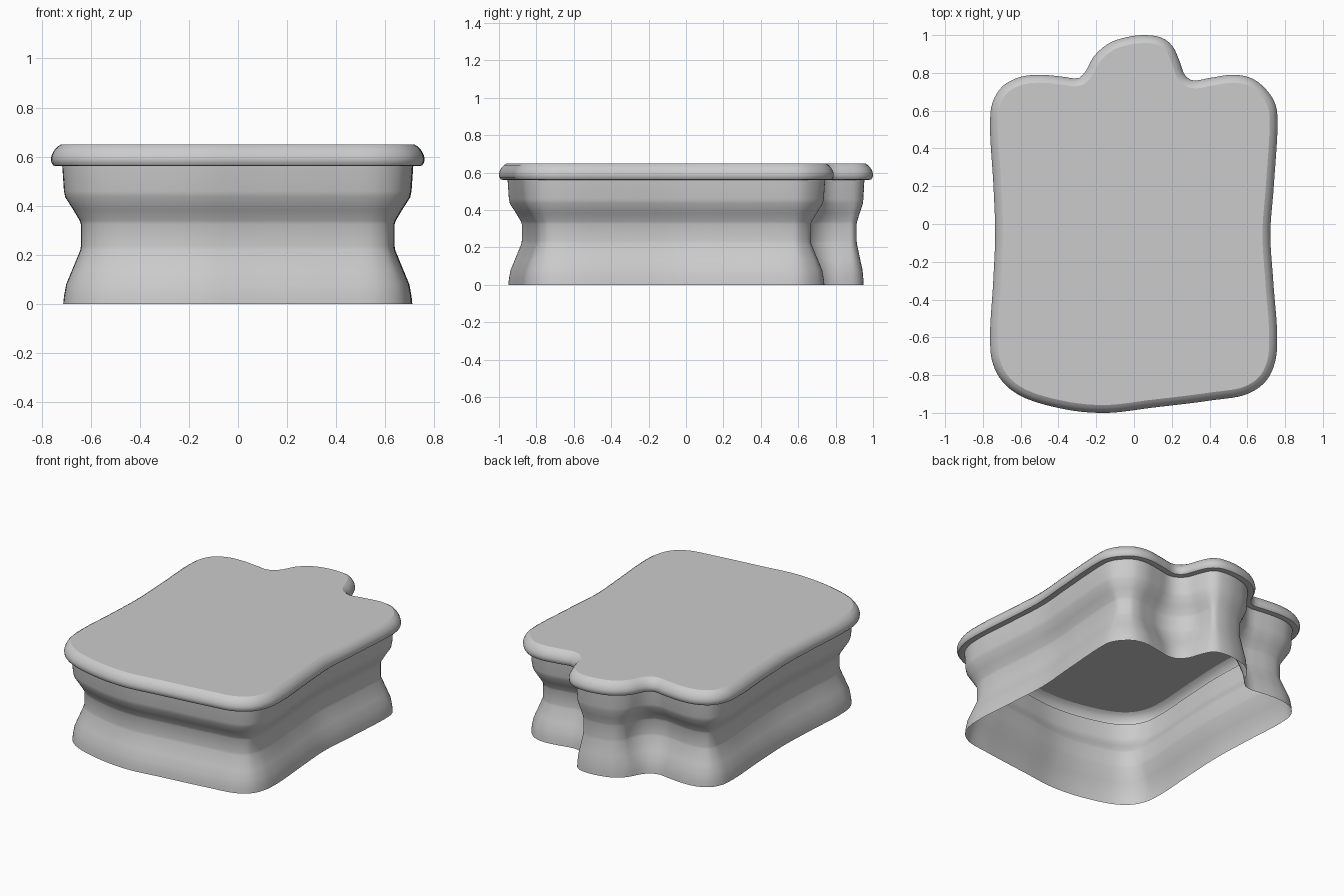
import bpy, bmesh, math
from mathutils import Vector

if "Cube" in bpy.data.objects:
    bpy.data.objects.remove(bpy.data.objects["Cube"])

# Outer outline seen from above, clockwise from the right shoulder
OUTLINE = [
    (.76, .55), (.74, .2), (.722, -.05), (.737, -.3), (.758, -.6), (.747, -.73),
    (.70, -.83), (.6, -.9), (.4, -.935), (.1, -.972), (-.15, -1), (-.37, -.98),
    (-.6, -.91), (-.70, -.83), (-.75, -.73), (-.762, -.6), (-.745, -.3),
    (-.735, -.05), (-.744, .2), (-.762, .53), (-.75, .64), (-.70, .725),
    (-.61, .776), (-.5, .79), (-.38, .78), (-.295, .772), (-.262, .80),
    (-.21, .89), (-.13, .958), (-.03, .991), (.06, 1.0), (.15, .985),
    (.205, .94), (.242, .86), (.27, .787), (.31, .76), (.4, .773), (.53, .79),
    (.63, .768), (.71, .70), (.75, .63)]

# Profiles as (inset from the outline, height)
WALL = [(.050, 0), (.053, .03), (.062, .08), (.085, .135), (.120, .22),
        (.122, .235), (.122, .325), (.117, .34), (.090, .385), (.058, .435),
        (.053, .46), (.046, .563)]
RIM = [(.046, .563), (.024, .561), (.010, .564), (.002, .575), (0, .592),
       (.004, .608), (.013, .625), (.026, .64), (.042, .65)]


def smooth_outline(ctrl, count):
    """Centripetal spline through the points, resampled evenly."""
    p = [Vector(c) for c in ctrl]
    n, dense = len(p), []
    for i in range(n):
        a, b, c, d = (p[(i + k - 1) % n] for k in range(4))
        t1 = (b - a).length ** .5
        t2 = t1 + (c - b).length ** .5
        t3 = t2 + (d - c).length ** .5
        for s in range(16):
            t = t1 + (t2 - t1) * s / 16
            a1 = a.lerp(b, t / t1)
            a2 = b.lerp(c, (t - t1) / (t2 - t1))
            a3 = c.lerp(d, (t - t2) / (t3 - t2))
            b1 = a1.lerp(a2, t / t2)
            b2 = a2.lerp(a3, (t - t1) / (t3 - t1))
            dense.append(b1.lerp(b2, (t - t1) / (t2 - t1)))
    dense.append(dense[0])
    lengths = [(v - u).length for u, v in zip(dense, dense[1:])]
    step, out, run, j = sum(lengths) / count, [], 0, 0
    for k in range(count):
        while run + lengths[j] < k * step:
            run += lengths[j]
            j += 1
        out.append(dense[j].lerp(dense[j + 1], (k * step - run) / lengths[j]))
    return out


PTS = smooth_outline(OUTLINE, 240)
N = len(PTS)
NORMALS = []
for i in range(N):
    t = (PTS[(i + 1) % N] - PTS[i - 1]).normalized()
    NORMALS.append(Vector((t.y, -t.x)))


def ring(bm, inset, z):
    """One level of the outline; the waist is shallower on the back tab."""
    verts = []
    for p, n in zip(PTS, NORMALS):
        tab = min(1, max(0, (p.y - .79) / .15)) if abs(p.x) < .3 else 0
        d = inset - max(0, inset - .05) * .48 * tab
        q = p + n * d
        verts.append(bm.verts.new((q.x, q.y, z)))
    return verts


def part(name, profile, cap=False):
    bm = bmesh.new()
    rings = [ring(bm, d, z) for d, z in profile]
    for lo, hi in zip(rings, rings[1:]):
        for i in range(N):
            j = (i + 1) % N
            bm.faces.new((lo[j], lo[i], hi[i], hi[j]))
    if cap:
        bm.faces.new(rings[-1][::-1])
    me = bpy.data.meshes.new(name)
    bm.to_mesh(me)
    bm.free()
    ob = bpy.data.objects.new(name, me)
    bpy.context.collection.objects.link(ob)
    bpy.context.view_layer.objects.active = ob
    ob.select_set(True)
    bpy.ops.object.shade_smooth_by_angle(angle=math.radians(35))
    ob.select_set(False)
    return ob


# Waisted side wall, open underneath
part("side_wall", WALL)
# Rounded overhanging rim
part("rim", RIM)
# Flat top
part("top_panel", [RIM[-1]], cap=True)
